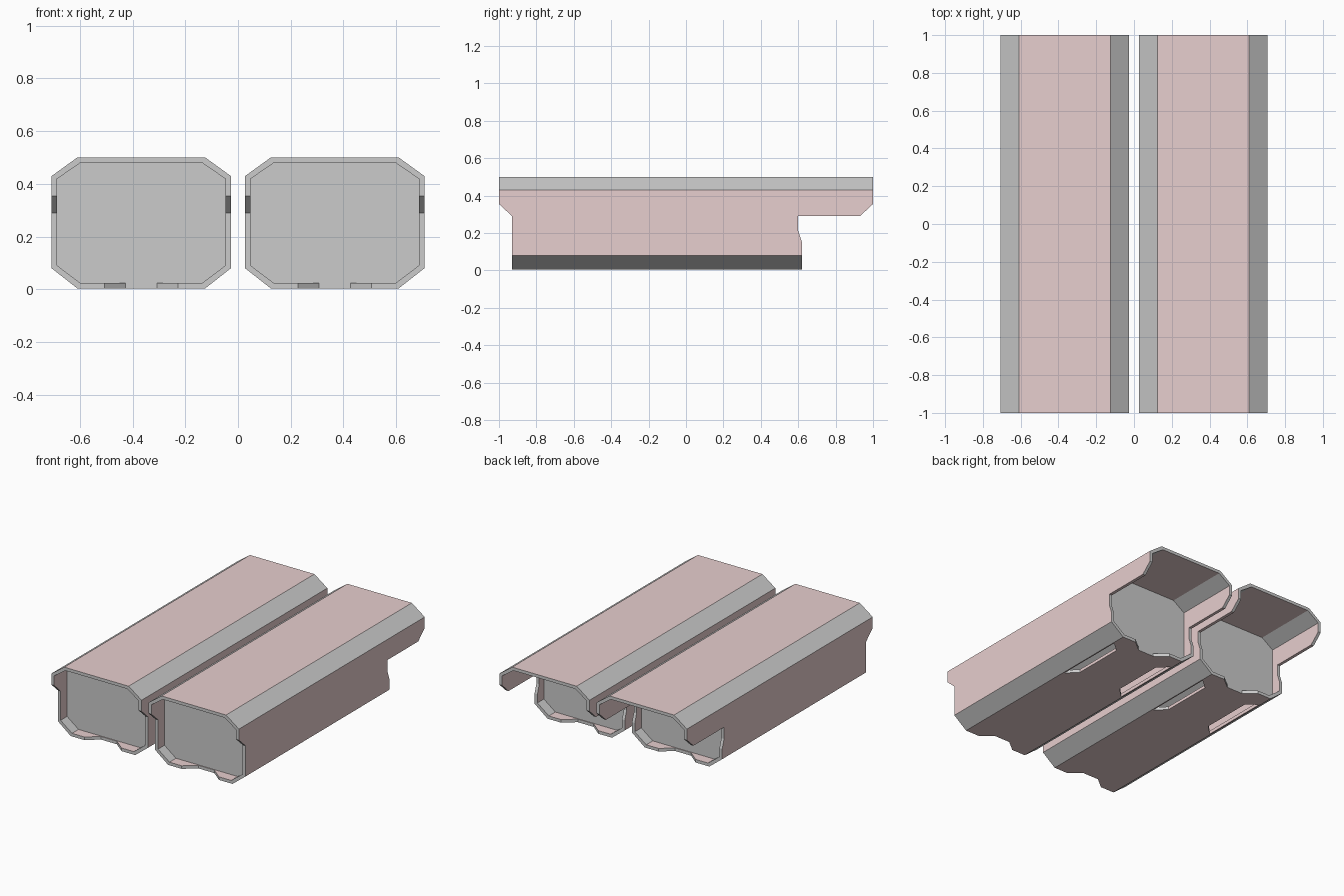
import bpy, bmesh

if "Cube" in bpy.data.objects:
    bpy.data.objects.remove(bpy.data.objects["Cube"])

CX = 0.367   # tube centre offset
T = 0.021    # wall thickness


def octagon(t=0.0):
    """Tube cross-section in x, z, inset by t."""
    w, b = 0.34 - t, 0.243 - t * 0.5
    half = [(b, 0.004 + t), (w, 0.08 + t * 0.5), (w, 0.43 - t * 0.5), (b, 0.5 - t)]
    return half + [(-x, z) for x, z in reversed(half)]


def prism(name, pts, axis, a, c):
    """Extrude a 2D outline along an axis from a to c."""
    def place(p, d):
        return {'x': (d, *p), 'y': (p[0], d, p[1]), 'z': (*p, d)}[axis]
    bm = bmesh.new()
    lo = [bm.verts.new(place(p, a)) for p in pts]
    hi = [bm.verts.new(place(p, c)) for p in pts]
    n = len(pts)
    bm.faces.new(lo)
    bm.faces.new(hi)
    for i in range(n):
        bm.faces.new((lo[i], lo[(i + 1) % n], hi[(i + 1) % n], hi[i]))
    bmesh.ops.recalc_face_normals(bm, faces=bm.faces[:])
    me = bpy.data.meshes.new(name)
    bm.to_mesh(me)
    bm.free()
    ob = bpy.data.objects.new(name, me)
    bpy.context.collection.objects.link(ob)
    return ob


pink = bpy.data.materials.new("pale_pink")
pink.diffuse_color = (0.8, 0.62, 0.62, 1)
pink.use_nodes = True
pink.node_tree.nodes["Principled BSDF"].inputs["Base Color"].default_value = pink.diffuse_color

shell = prism("tube_shell_right", octagon(), 'y', -1, 1)

# Hollow core and stepped ends seen from the side
cutters = [
    prism("core_cutter", octagon(T), 'y', -1.2, 1.2),
    prism("front_step_cutter", [(-1.1, 0.36), (-1.0, 0.355), (-0.93, 0.29),
          (-0.93, -0.1), (-1.1, -0.1)], 'x', -1, 1),
    prism("back_step_cutter", [(1.1, 0.36), (1.0, 0.355), (0.93, 0.29), (0.6, 0.29),
          (0.6, 0.21), (0.62, 0.15), (0.62, -0.1), (1.1, -0.1)], 'x', -1, 1),
]
# Shallow notches in the floor at both ends
for name, edge, s in (("front", -0.93, 1), ("back", 0.62, -1)):
    pts = [(-0.16, edge - s * 0.02), (-0.14, edge), (-0.06, edge + s * 0.065),
           (0.06, edge + s * 0.065), (0.14, edge), (0.16, edge - s * 0.02)]
    cutters.append(prism(name + "_notch_cutter", pts, 'z', -0.1, 0.04))
# Long slots through the floor beside each bevel
for name, s in (("left", -1), ("right", 1)):
    pts = [(s * 0.235, 0.03), (s * 0.165, 0.1), (s * 0.165, 0.46), (s * 0.235, 0.52)]
    cutters.append(prism(name + "_slot_cutter", pts, 'z', -0.1, 0.04))

for c in cutters:
    c.hide_render = True
    m = shell.modifiers.new(c.name, 'BOOLEAN')
    m.operation = 'DIFFERENCE'
    m.solver = 'EXACT'
    m.object = c

# Apply the cuts and drop the helpers
dg = bpy.context.evaluated_depsgraph_get()
mesh = bpy.data.meshes.new_from_object(shell.evaluated_get(dg))
shell.modifiers.clear()
shell.data = mesh
for c in cutters:
    bpy.data.objects.remove(c)

# Pink flat sides, grey bevels and rims
mesh.materials.clear()
mesh.materials.append(None)
mesh.materials.append(pink)
for p in mesh.polygons:
    p.material_index = 1 if max(abs(p.normal.x), abs(p.normal.z)) > 0.99 else 0

# Recessed end plates
front = prism("front_plate_right", octagon(T - 0.001), 'y', -0.86, -0.85)
back = prism("back_plate_right", octagon(T - 0.001), 'y', 0.54, 0.55)

# Second tube is a copy of the first
for ob in (shell, front, back):
    twin = ob.copy()
    twin.name = ob.name.replace("right", "left")
    bpy.context.collection.objects.link(twin)
    ob.location.x = CX
    twin.location.x = -CX
